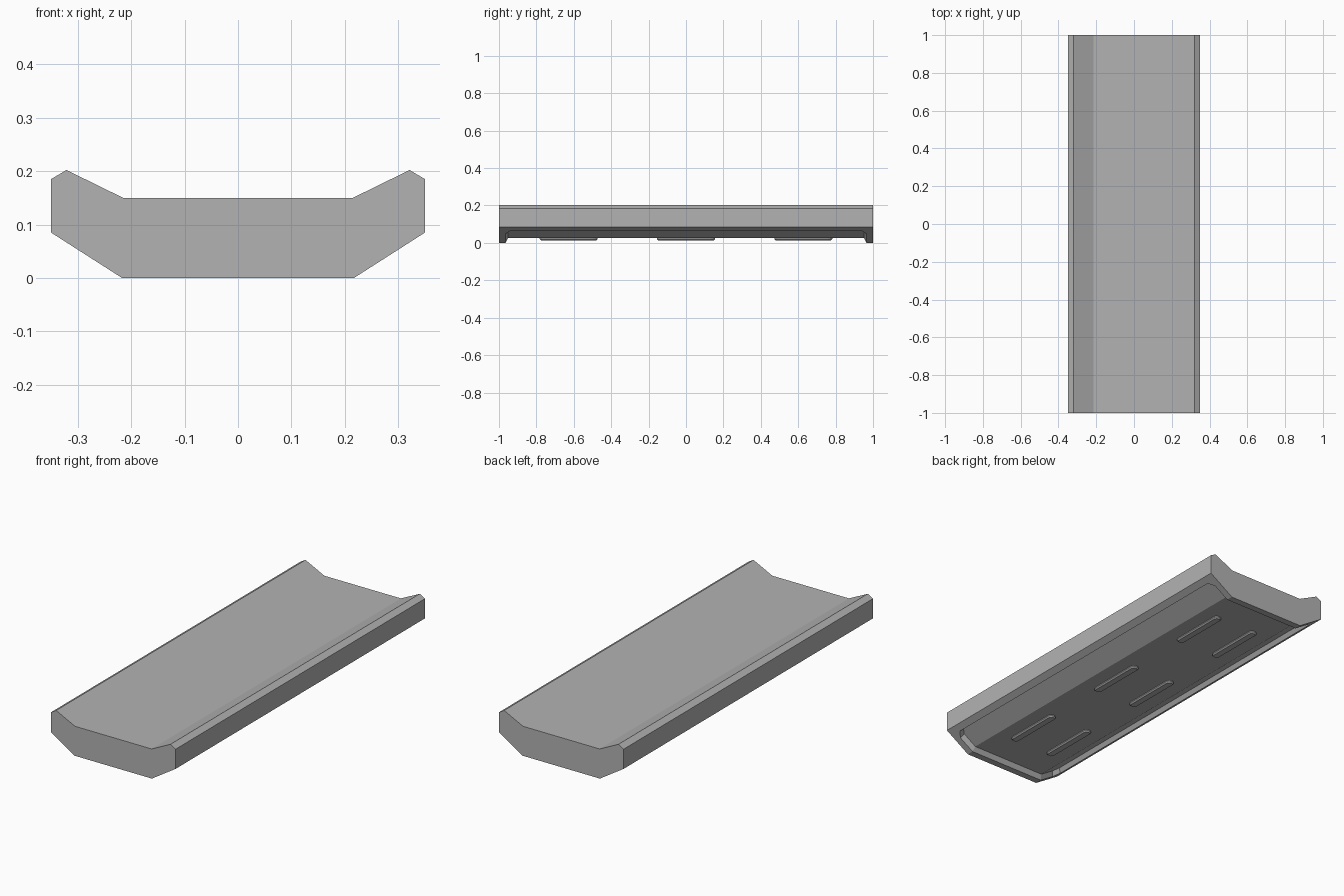
import bpy
import bmesh
from math import cos, sin, pi

cube = bpy.data.objects.get("Cube")
if cube:
    bpy.data.objects.remove(cube)

grey = bpy.data.materials.new("plain grey")
grey.use_nodes = True
COLOUR = (0.45, 0.45, 0.45, 1)
grey.diffuse_color = COLOUR
grey.node_tree.nodes["Principled BSDF"].inputs["Base Color"].default_value = COLOUR

KEEL, SIDE, SIDE_Z = 0.217, 0.35, 0.085     # flat half width, outer side
SLOPE = SIDE_Z / (SIDE - KEEL)


def finish(bm, name):
    bmesh.ops.remove_doubles(bm, verts=bm.verts, dist=1e-5)
    bmesh.ops.recalc_face_normals(bm, faces=bm.faces)
    mesh = bpy.data.meshes.new(name)
    bm.to_mesh(mesh)
    bm.free()
    mesh.materials.append(grey)
    obj = bpy.data.objects.new(name, mesh)
    bpy.context.collection.objects.link(obj)
    return obj


def face(bm, points):
    bm.faces.new([bm.verts.new(p) for p in points])


def under(x, y):
    """Point on the underside."""
    return (x, y, max(0, (abs(x) - KEEL) * SLOPE))


def floor(x, y):
    """Point on the recessed floor."""
    return (x, y, 0.025 + max(0, (abs(x) - 0.21) * SLOPE))


def flip(points, sx, sy):
    return [(x * sx, y * sy, z) for x, y, z in points]


# Trough-shaped panel with a clipped-corner recess underneath
bm = bmesh.new()
right = [(KEEL, 0), (SIDE, SIDE_Z), (SIDE, 0.185), (0.321, 0.202), (0.215, 0.15)]
profile = right + [(-x, z) for x, z in reversed(right)]
for y in (-1, 1):
    face(bm, [(x, y, z) for x, z in profile])
for (x0, z0), (x1, z1) in zip(right[1:], right[2:]):
    for s in (-1, 1):
        face(bm, [(s * x0, -1, z0), (s * x0, 1, z0), (s * x1, 1, z1), (s * x1, -1, z1)])
xt, zt = right[-1]
face(bm, [(-xt, -1, zt), (xt, -1, zt), (xt, 1, zt), (-xt, 1, zt)])

# Recess edge and floor edge, one quarter each
edge = [under(KEEL, 0.965), under(0.293, 0.965), under(0.319, 0.94)]
inner = [floor(0.21, 0.952), floor(0.281, 0.952), floor(0.3055, 0.929)]
for s in (-1, 1):
    # Rim on the sloped underside
    back, front = flip(edge, s, 1), flip(edge, s, -1)
    face(bm, [under(s * SIDE, 1), under(s * KEEL, 1)] + back
         + front[::-1] + [under(s * KEEL, -1), under(s * SIDE, -1)])
    # Sloped floor and long recess wall
    fb, ff = flip(inner, s, 1), flip(inner, s, -1)
    face(bm, fb + ff[::-1])
    face(bm, [back[2], front[2], ff[2], fb[2]])
    # Corner walls
    for a, b in ((back, fb), (front, ff)):
        for i in range(2):
            face(bm, [a[i], a[i + 1], b[i + 1], b[i]])
    # End rim and end wall
    a, b = edge[0], inner[0]
    face(bm, [under(-KEEL, s), under(KEEL, s)] + flip([a], 1, s) + flip([a], -1, s))
    face(bm, flip([a], -1, s) + flip([a], 1, s) + flip([b], 1, s) + flip([b], -1, s))
# Flat floor
b = inner[0]
face(bm, [p for sx, sy in ((-1, -1), (1, -1), (1, 1), (-1, 1)) for p in flip([b], sx, sy)])
finish(bm, "trough_panel")


# Round-ended ribs under the floor
def slot(radius, x, y, z, half=0.155, steps=6):
    ring = []
    for end in (1, -1):
        for i in range(steps + 1):
            t = pi * i / steps
            ring.append((x + end * radius * cos(t),
                         y + end * (half - 0.022 + radius * sin(t)), z))
    return ring


for row, y in enumerate((-0.627, 0, 0.627), 1):
    for side, x in (("right", -0.112), ("left", 0.112)):
        bm = bmesh.new()
        loops = [slot(0.022, x, y, 0.026), slot(0.022, x, y, 0.02), slot(0.016, x, y, 0.014)]
        for low, high in zip(loops, loops[1:]):
            for i in range(len(low)):
                j = (i + 1) % len(low)
                face(bm, [low[i], low[j], high[j], high[i]])
        face(bm, loops[0])
        face(bm, loops[-1])
        finish(bm, f"rib_{side}_{row}")
